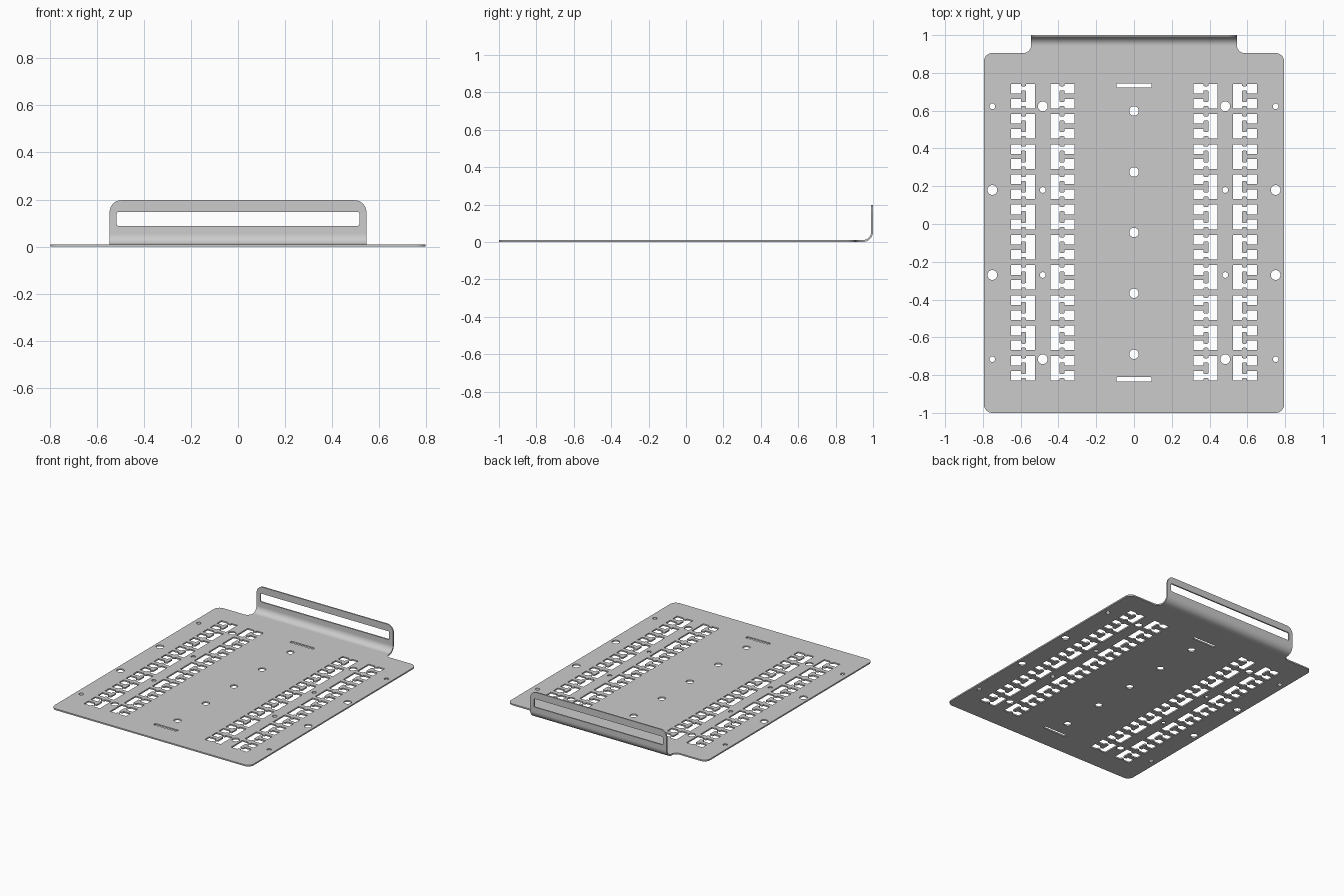
import bpy, bmesh, math
from mathutils import Vector

if "Cube" in bpy.data.objects:
    bpy.data.objects.remove(bpy.data.objects["Cube"])

T = 0.01                      # sheet thickness
BEND_Y, R = 0.945, 0.055      # bend start and outer bend radius
ARC = R * math.pi / 2


def unfold(z):
    """Flat-pattern y of a height z on the upright flange."""
    return BEND_Y + ARC + z - R


def rounded(points, steps=6):
    """Right-angled outline of (x, y, radius) corners -> list of 2D points."""
    out, n = [], len(points)
    for i, (x, y, r) in enumerate(points):
        p = Vector((x, y))
        if r == 0:
            out.append(p)
            continue
        d1 = (Vector(points[i - 1][:2]) - p).normalized()
        d2 = (Vector(points[(i + 1) % n][:2]) - p).normalized()
        c = p + r * (d1 + d2)
        for k in range(steps + 1):
            a = math.pi / 2 * k / steps
            out.append(c - r * (d2 * math.cos(a) + d1 * math.sin(a)))
    return out


def rect(x0, x1, y0, y1, r):
    return rounded([(x0, y0, r), (x1, y0, r), (x1, y1, r), (x0, y1, r)], 4)


def circle(x, y, r, n=28):
    return [Vector((x + r * math.cos(2 * math.pi * i / n),
                    y + r * math.sin(2 * math.pi * i / n))) for i in range(n)]


# Outer outline of the flat pattern
half = [(0.795, -1, 0.045), (0.795, 0.905, 0.045),
        (0.545, 0.905, 0.04), (0.545, unfold(0.197), 0.05)]
loops = [rounded(half + [(-x, y, r) for x, y, r in reversed(half)], 8)]

# Handle slot and the two narrow slots
loops.append(rect(-0.515, 0.515, unfold(0.088), unfold(0.148), 0.008))
for y in (0.733, -0.822):
    loops.append(rect(-0.093, 0.093, y - 0.011, y + 0.011, 0.003))

# Round holes
for y in (0.598, 0.275, -0.045, -0.367, -0.69):
    loops.append(circle(0, y, 0.025))
for s in (-1, 1):
    for y, big in ((0.623, True), (0.18, False), (-0.27, False), (-0.716, True)):
        loops.append(circle(s * 0.483, y, 0.026 if big else 0.015))
        loops.append(circle(s * 0.75, y, 0.015 if big else 0.026))

# Lug cut-outs: lower half of the outline, mirrored to the upper half
N, H = 0.006, 0.13
low = [(0, 0.051, 0), (0, 0, 0), (0.053, 0, 0), (0.053, 0.013, N),
       (0.079, 0.013, N), (0.079, 0, 0), (0.127, 0, 0)]
tongue = [(0.053, 0.051, 0), (0.053, 0.034, N), (0.079, 0.034, N)]
lug = (low + [(x, H - y, r) for x, y, r in reversed(low)]
       + [(x, H - y, r) for x, y, r in tongue] + tongue[::-1])
for cx in (-0.483, 0.483):
    for side in (-1, 1):
        for i in range(10):
            y0 = 0.742 - H - 0.16 * i
            loops.append(rounded([(cx + side * (0.168 - x), y0 + y, r)
                                  for x, y, r in lug], 3))

# Filled flat sheet
curve = bpy.data.curves.new("mounting_plate", 'CURVE')
curve.dimensions = '2D'
curve.fill_mode = 'BOTH'
curve.extrude = T / 2
for pts in loops:
    sp = curve.splines.new('POLY')
    sp.points.add(len(pts) - 1)
    for q, p in zip(sp.points, pts):
        q.co = (p.x, p.y, 0, 1)
    sp.use_cyclic_u = True
plate = bpy.data.objects.new("mounting_plate", curve)
bpy.context.collection.objects.link(plate)
bpy.context.view_layer.objects.active = plate
plate.select_set(True)
bpy.ops.object.convert(target='MESH')
plate = bpy.context.object

# Cut bend lines and fold the flange upright
bm = bmesh.new()
bm.from_mesh(plate.data)
bmesh.ops.remove_doubles(bm, verts=bm.verts, dist=0.00005)
STEPS = 10
for i in range(STEPS + 1):
    bmesh.ops.bisect_plane(bm, geom=bm.verts[:] + bm.edges[:] + bm.faces[:], dist=1e-5,
                           plane_co=(0, BEND_Y + ARC * i / STEPS, 0), plane_no=(0, 1, 0))
for v in bm.verts:
    z, s = v.co.z + T / 2, v.co.y - BEND_Y
    v.co.z = z
    if s > 0:
        a = min(s, ARC) / R
        v.co.y = BEND_Y + (R - z) * math.sin(a)
        v.co.z = R - (R - z) * math.cos(a) + max(0, s - ARC)
bmesh.ops.recalc_face_normals(bm, faces=bm.faces)
bm.to_mesh(plate.data)
bm.free()
bpy.ops.object.shade_smooth_by_angle(angle=math.radians(35))
